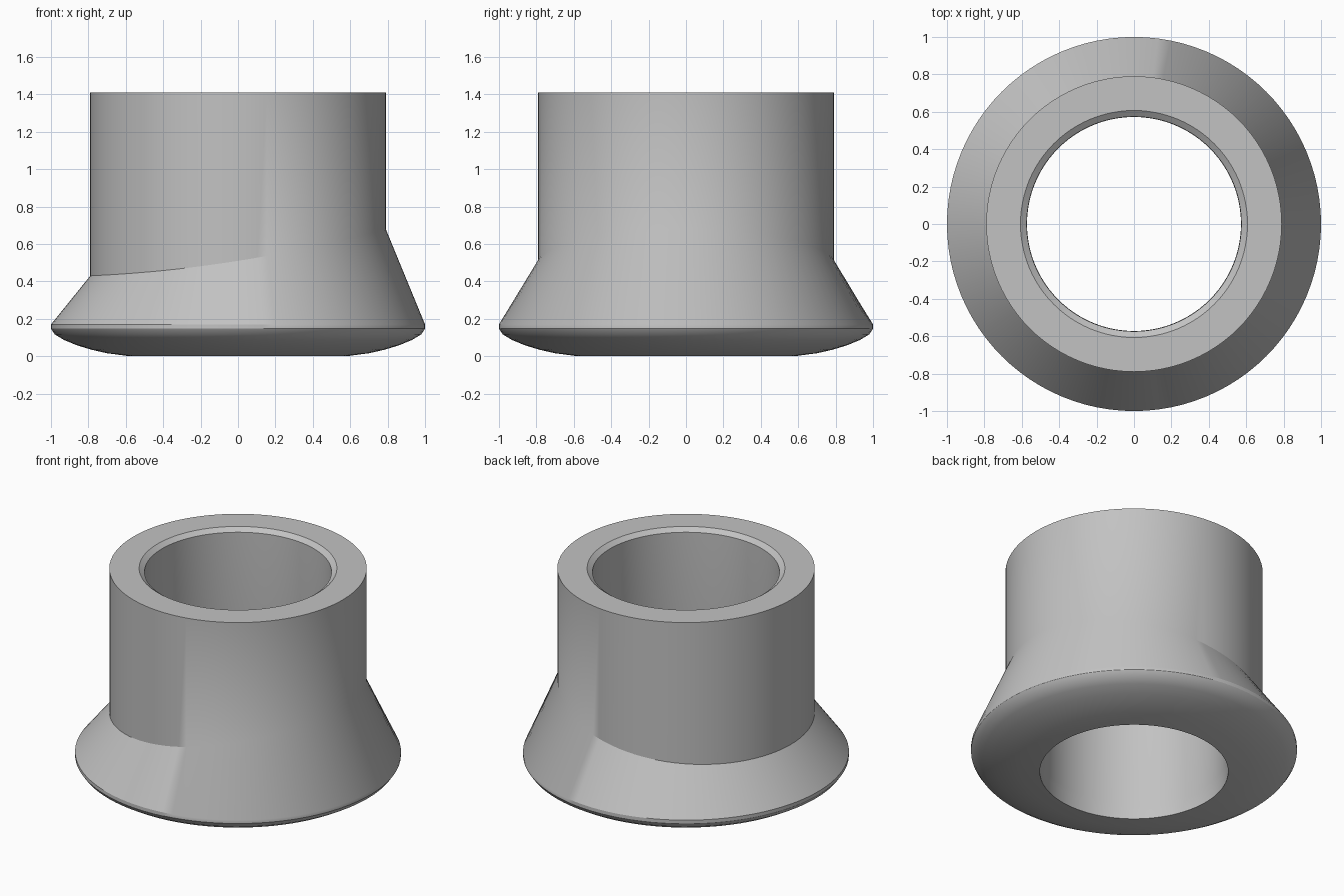
import bpy, bmesh, math

cube = bpy.data.objects.get("Cube")
if cube:
    bpy.data.objects.remove(cube)

SEGMENTS = 96

# One plain grey finish
grey = bpy.data.materials.new("satin grey")
grey.use_nodes = True
colour = (0.54, 0.54, 0.54, 1)
grey.diffuse_color = colour
grey.node_tree.nodes["Principled BSDF"].inputs["Base Color"].default_value = colour


def flare_top(c):
    """Height where the skewed flare meets the sleeve, c = cosine of the angle from +x."""
    return 0.51 + 0.125 * c + 0.045 * c * c


# Closed cross-section (radius, height): rounded base, rim, flare, sleeve, chamfered bore
profile = [
    (0.578, 0), (0.7, 0.016), (0.78, 0.034), (0.86, 0.058), (0.93, 0.087),
    (0.98, 0.117), (1, 0.147), (1, 0.17),
    (0.79, flare_top), (0.79, 1.41),
    (0.607, 1.41), (0.574, 1.386),
    (0.572, 0.115), (0.578, 0.085),
]

# Sweep the cross-section around z
bm = bmesh.new()
rings = []
for radius, height in profile:
    ring = []
    for i in range(SEGMENTS):
        a = math.tau * i / SEGMENTS
        z = height(math.cos(a)) if callable(height) else height
        ring.append(bm.verts.new((radius * math.cos(a), radius * math.sin(a), z)))
    rings.append(ring)
for k, lower in enumerate(rings):
    upper = rings[(k + 1) % len(rings)]
    for i in range(SEGMENTS):
        j = (i + 1) % SEGMENTS
        bm.faces.new((lower[i], lower[j], upper[j], upper[i]))
bmesh.ops.recalc_face_normals(bm, faces=bm.faces)

mesh = bpy.data.meshes.new("flared_sleeve")
bm.to_mesh(mesh)
bm.free()
mesh.materials.append(grey)
sleeve = bpy.data.objects.new("flared_sleeve", mesh)
bpy.context.collection.objects.link(sleeve)

# Smooth shading that keeps the steeper edges crisp
bpy.ops.object.select_all(action="DESELECT")
sleeve.select_set(True)
bpy.context.view_layer.objects.active = sleeve
bpy.ops.object.shade_smooth_by_angle(angle=math.radians(30))
